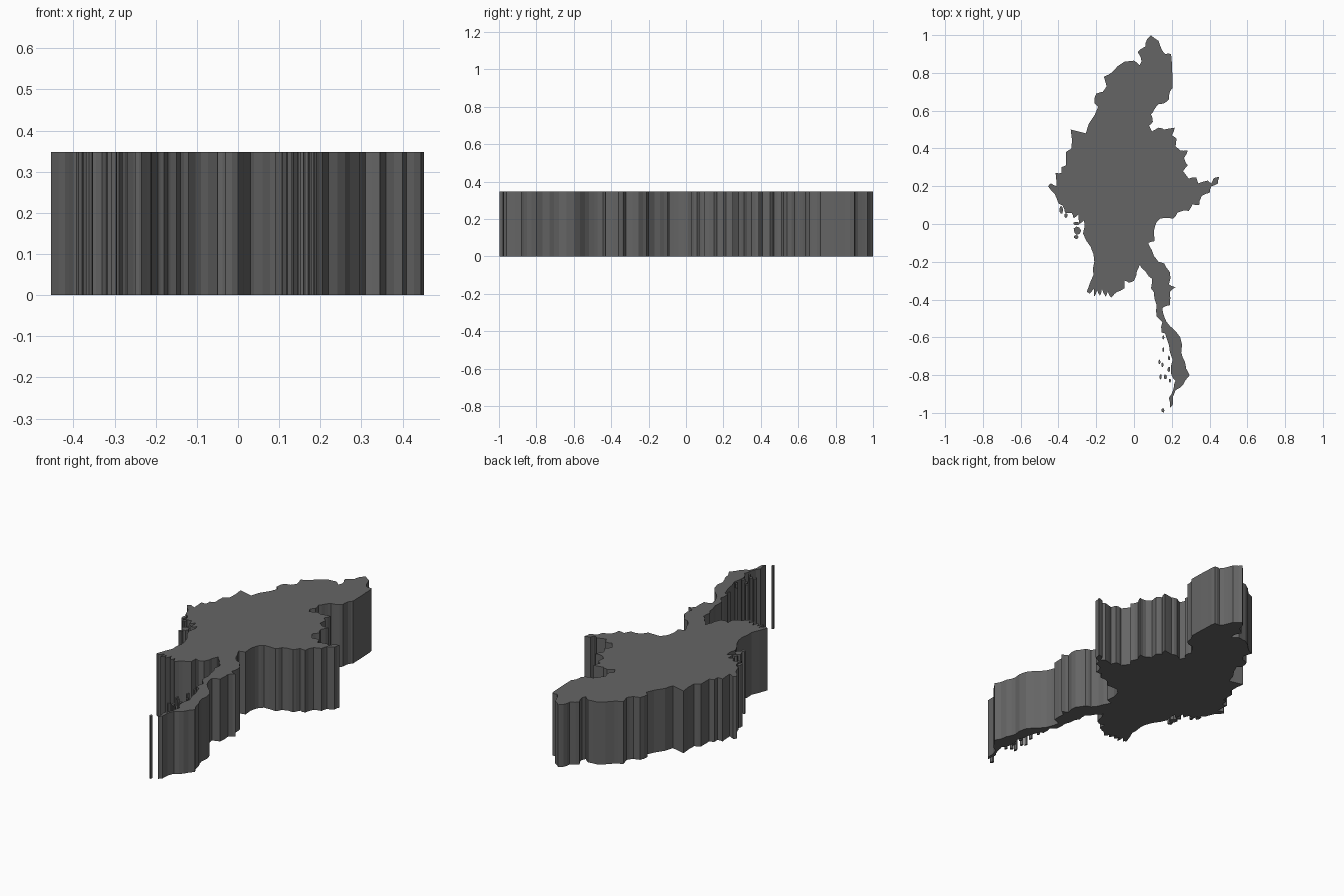
import bpy, bmesh, math, random
from mathutils import Vector

random.seed(4)
HEIGHT = 0.348

# Dark grey finish
dark_grey = bpy.data.materials.new("dark_grey")
dark_grey.diffuse_color = (.13, .13, .13, 1)

# Eastern border, north tip to south tip
east_border = [
    (.09, 1.0), (.13, .97), (.14, .94), (.165, .90), (.195, .90), (.20, .85), (.205, .72),
    (.19, .70), (.185, .66), (.16, .64), (.13, .635), (.11, .61), (.09, .58), (.10, .54),
    (.08, .52), (.095, .49), (.13, .51), (.16, .50), (.215, .51), (.20, .47), (.225, .45),
    (.22, .41), (.245, .39), (.285, .39), (.265, .35), (.285, .31), (.26, .28), (.29, .24),
    (.33, .245), (.34, .215), (.39, .23), (.41, .215), (.42, .24), (.452, .25), (.445, .215),
    (.41, .20), (.40, .165), (.36, .15), (.345, .10), (.31, .105), (.29, .07), (.23, .06),
    (.21, .03), (.14, .03), (.12, .01), (.105, -.04), (.11, -.09), (.075, -.10), (.095, -.14),
    (.13, -.20), (.16, -.21), (.19, -.255), (.185, -.32), (.22, -.335), (.19, -.36),
    (.19, -.43), (.15, -.445), (.16, -.49), (.19, -.54), (.245, -.60), (.25, -.68),
    (.27, -.73), (.295, -.80), (.26, -.85), (.22, -.88), (.205, -.96), (.19, -.975),
]

# Southern coast, up the thin peninsula to the delta
south_coast = [
    (.185, -.92), (.21, -.87), (.22, -.83), (.195, -.79), (.205, -.72), (.185, -.64),
    (.165, -.58), (.145, -.575), (.15, -.52), (.12, -.49), (.12, -.43), (.105, -.36),
    (.09, -.34), (.095, -.29), (.06, -.25), (.03, -.215), (.015, -.25), (0, -.30),
    (-.03, -.31), (-.05, -.30), (-.05, -.34), (-.09, -.36), (-.12, -.39), (-.14, -.355),
    (-.15, -.385), (-.17, -.34), (-.18, -.38), (-.195, -.35), (-.21, -.385), (-.21, -.34),
    (-.235, -.37), (-.25, -.36),
]

# Western coast and border, back to the north tip
west_border = [
    (-.215, -.27), (-.21, -.20), (-.23, -.12), (-.27, -.05), (-.265, .02), (-.29, 0),
    (-.295, .05), (-.32, .03), (-.33, .06), (-.365, .06), (-.38, .10), (-.40, .11),
    (-.42, .16), (-.455, .20), (-.44, .215), (-.41, .20), (-.415, .27), (-.385, .27),
    (-.385, .30), (-.36, .31), (-.36, .38), (-.33, .40), (-.335, .50), (-.255, .48),
    (-.24, .53), (-.19, .62), (-.21, .64), (-.20, .69), (-.165, .70), (-.145, .73),
    (-.16, .78), (-.12, .80), (-.05, .86), (0, .865), (.03, .84), (.04, .86), (.02, .91),
    (.06, .94), (.07, .98),
]

# Islands: centre x, y, half width, half length
islands = [
    (-.30, -.035, .022, .026), (-.305, -.068, .014, .012), (-.305, .003, .018, .01),
    (-.385, .075, .010, .024), (-.36, .045, .010, .014), (.135, -.73, .006, .014),
    (.15, -.745, .007, .014), (.185, -.71, .007, .014), (.14, -.81, .007, .016),
    (.165, -.81, .009, .014), (.185, -.77, .008, .016), (.153, -.986, .010, .014),
    (.155, -.665, .006, .014), (.19, -.83, .007, .012), (.155, -.60, .006, .014),
]


def roughen(points, amount=0.09):
    """Break every border segment with one small sideways notch."""
    out = []
    for a, b in zip(points, points[1:] + points[:1]):
        a, b = Vector(a), Vector(b)
        d = b - a
        side = Vector((-d.y, d.x)) * random.uniform(-amount, amount)
        out += [a, a + d * random.uniform(.4, .6) + side]
    return out


def add_prism(bm, points):
    """Extrude a flat outline straight up."""
    face = bm.faces.new([bm.verts.new((p[0], p[1], 0)) for p in points])
    top = bmesh.ops.extrude_face_region(bm, geom=[face], use_keep_orig=True)
    verts = [g for g in top["geom"] if isinstance(g, bmesh.types.BMVert)]
    bmesh.ops.translate(bm, verts=verts, vec=(0, 0, HEIGHT))


def make_object(name, outlines):
    bm = bmesh.new()
    for outline in outlines:
        add_prism(bm, outline)
    bmesh.ops.recalc_face_normals(bm, faces=bm.faces)
    mesh = bpy.data.meshes.new(name)
    bm.to_mesh(mesh)
    bm.free()
    mesh.materials.append(dark_grey)
    obj = bpy.data.objects.new(name, mesh)
    bpy.context.collection.objects.link(obj)
    return obj


def island_outline(x, y, w, h, sides=7):
    pts = []
    for i in range(sides):
        t = 2 * math.pi * i / sides
        r = random.uniform(.75, 1.0)
        pts.append((x + w * r * math.cos(t), y + h * r * math.sin(t)))
    return pts


# Mainland slab and offshore islands
make_object("mainland", [roughen(east_border + south_coast + west_border)])
make_object("islands", [island_outline(*i) for i in islands])
